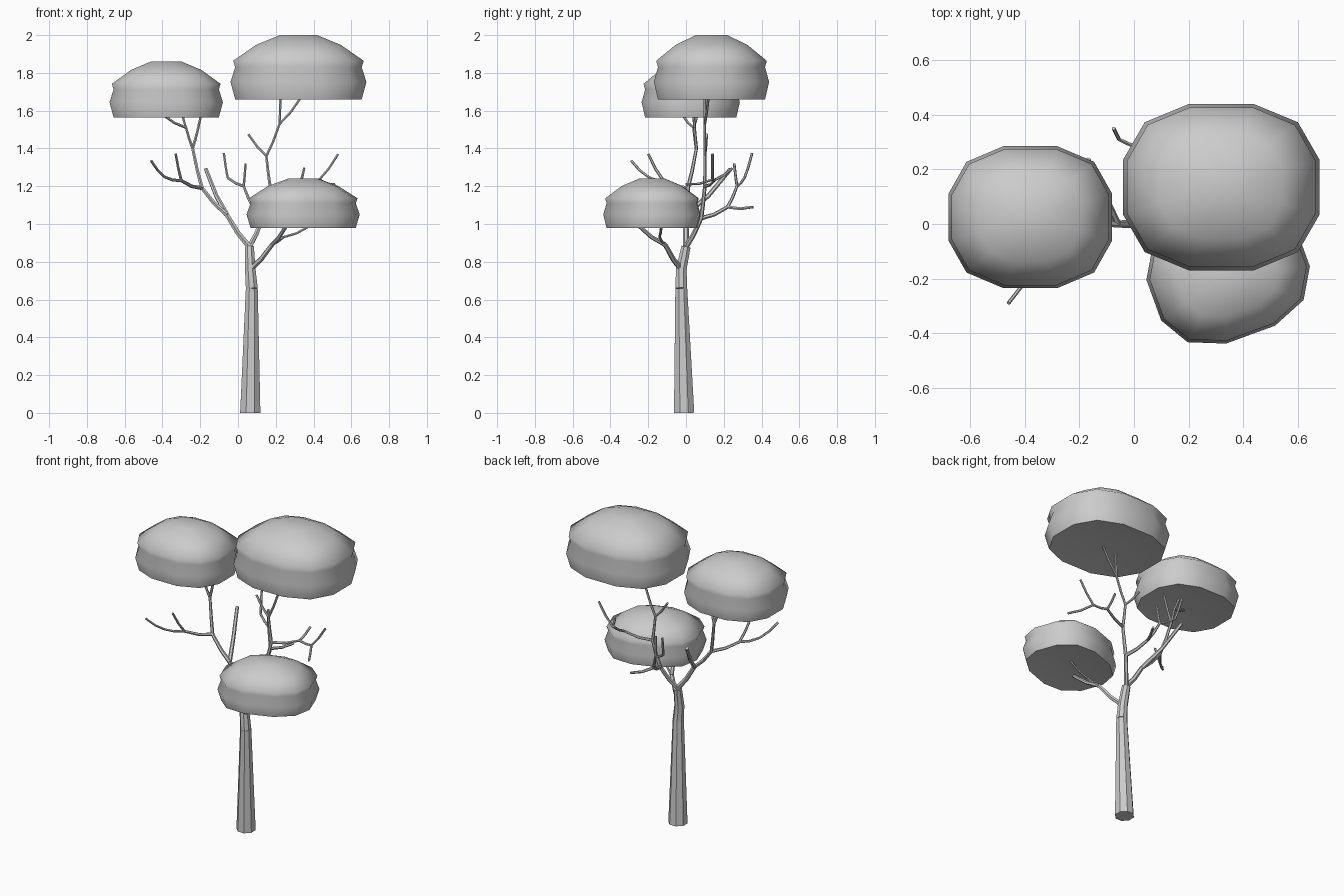
import bpy, bmesh
from math import radians, tau
from mathutils import Vector, Matrix, Quaternion

if "Cube" in bpy.data.objects:
    bpy.data.objects.remove(bpy.data.objects["Cube"], do_unlink=True)

shade = (0.6, 0.6, 0.6, 1)
grey = bpy.data.materials.new("plain grey")
grey.use_nodes = True
grey.diffuse_color = shade
grey.node_tree.nodes["Principled BSDF"].inputs["Base Color"].default_value = shade


def skin(name, rings, angle):
    """Skin a stack of equal closed rings, cap both ends and shade it."""
    bm = bmesh.new()
    loops = [[bm.verts.new(point) for point in ring] for ring in rings]
    count = len(loops[0])
    for low, high in zip(loops, loops[1:]):
        for i in range(count):
            j = (i + 1) % count
            bm.faces.new((low[i], low[j], high[j], high[i]))
    bm.faces.new(reversed(loops[0]))
    bm.faces.new(loops[-1])
    bmesh.ops.recalc_face_normals(bm, faces=bm.faces)
    mesh = bpy.data.meshes.new(name)
    bm.to_mesh(mesh)
    bm.free()
    mesh.materials.append(grey)
    obj = bpy.data.objects.new(name, mesh)
    bpy.context.collection.objects.link(obj)
    bpy.ops.object.select_all(action="DESELECT")
    obj.select_set(True)
    bpy.context.view_layer.objects.active = obj
    bpy.ops.object.shade_smooth_by_angle(angle=radians(angle))


def tube(name, points, start_radius, end_radius, sides):
    """Tapered faceted tube along a path."""
    last = len(points) - 1
    direction, side = Vector((0, 0, 1)), Vector((1, 0, 0))
    rings = []
    for k, point in enumerate(points):
        tangent = (points[min(k + 1, last)] - points[max(k - 1, 0)]).normalized()
        side = direction.rotation_difference(tangent) @ side
        direction = tangent
        radius = start_radius + (end_radius - start_radius) * k / last
        rings.append([point + Quaternion(tangent, tau * (i + 0.5) / sides) @ side * radius
                      for i in range(sides)])
    skin(name, rings, 35)


def grow(name, parent, x, y, z):
    """Grow a limb from its parent's tip: it spreads first, then bends upward.
    Thickness follows the parent and the limb's own length."""
    start, parent_radius = parent
    end = Vector((x, y, z))
    length = (end - start).length
    radius = min(parent_radius, length * 0.08)
    tip_radius = max(radius * 0.8, 0.007)
    middle = (start + end) / 2 - Vector((0, 0, length * 0.06))
    tube(name, [start, middle, end], radius, tip_radius, sides=6)
    return end, tip_radius


def canopy(name, centre, half_x, half_y, height, turn=0):
    """Rounded twelve-sided cushion with a pinched waist."""
    third, corner = 0.33, 0.78
    quarter = [(1, third), (corner, corner), (third, 1)]
    outline = [Matrix.Rotation(tau * q / 4, 2) @ Vector(point)
               for q in range(4) for point in quarter]
    # Scale and relative height, from the underside to the crown
    profile = [(0.6, 0.04), (0.93, 0), (1, 0.27), (0.93, 0.5),
               (0.96, 0.6), (0.62, 0.85), (0.27, 1)]
    place = Matrix.Translation(centre) @ Matrix.Rotation(radians(turn), 4, "Z")
    rings = [[place @ Vector((p.x * half_x * scale, p.y * half_y * scale, height * level))
              for p in outline] for scale, level in profile]
    skin(name, rings, 80)


# Foliage
canopy("top_canopy", (0.32, 0.135, 1.66), 0.36, 0.305, 0.34)
canopy("left_canopy", (-0.38, 0.025, 1.565), 0.3, 0.26, 0.295)
canopy("low_canopy", (0.345, -0.18, 0.98), 0.29, 0.24, 0.26, turn=20)

# Trunk and the neck where the limbs part
foot = Vector((0.065, -0.01, 0))
shoulder = Vector((0.073, -0.025, 0.66))
neck = Vector((0.065, -0.025, 0.76))
crown = Vector((0.06, 0, 0.88))
tube("trunk", [foot, shoulder], 0.058, 0.034, sides=8)
tube("trunk_neck", [shoulder, neck, crown], 0.034, 0.026, sides=8)
fork = (crown, 0.026)

# Tall limb under the top canopy
knee = grow("tall_limb", fork, 0.13, 0.08, 1.03)
elbow = grow("tall_limb_middle", knee, 0.17, 0.1, 1.2)
wrist = grow("tall_limb_upper", elbow, 0.15, 0.1, 1.36)
grow("tall_limb_spur", wrist, 0.055, 0.11, 1.475)
hand = grow("tall_limb_top", wrist, 0.22, 0.1, 1.53)
grow("tall_limb_tip", hand, 0.34, 0.12, 1.68)
grow("tall_limb_twig", hand, 0.225, 0.1, 1.68)

# Right branch of the tall limb
joint = grow("right_branch", elbow, 0.335, 0.155, 1.235)
grow("right_branch_twig", joint, 0.35, 0.245, 1.295)
joint = grow("right_branch_outer", joint, 0.43, 0.14, 1.235)
grow("right_branch_tip", joint, 0.53, 0.14, 1.37)
grow("right_branch_stub", joint, 0.51, 0, 1.21)

# Back branch of the tall limb
joint = grow("back_branch", knee, 0.08, 0.22, 1.09)
grow("back_branch_spur", joint, 0.15, 0.355, 1.09)
joint = grow("back_branch_middle", joint, 0.03, 0.27, 1.2)
grow("back_branch_twig", joint, 0.04, 0.255, 1.32)
joint = grow("back_branch_outer", joint, -0.055, 0.31, 1.245)
grow("back_branch_tip", joint, -0.075, 0.35, 1.375)

# Left limb under the left canopy
joint = grow("left_limb", fork, -0.06, 0, 1.05)
grow("left_back_twig", joint, -0.17, 0.235, 1.29)
elbow = grow("left_limb_middle", joint, -0.19, 0.01, 1.19)
wrist = grow("left_limb_upper", elbow, -0.24, 0.055, 1.4)
grow("left_limb_spur", wrist, -0.195, 0.04, 1.58)
hand = grow("left_limb_top", wrist, -0.275, 0.04, 1.51)
grow("left_limb_tip", hand, -0.4, -0.02, 1.58)
grow("left_limb_twig", hand, -0.295, 0.06, 1.58)

# Front branch of the left limb
joint = grow("left_front_branch", elbow, -0.3, -0.12, 1.23)
grow("left_front_twig", joint, -0.33, -0.2, 1.37)
joint = grow("left_front_outer", joint, -0.39, -0.2, 1.25)
grow("left_front_tip", joint, -0.46, -0.29, 1.335)

# Low branch under the low canopy
joint = grow("low_branch", (neck, 0.026), 0.18, -0.11, 0.89)
grow("low_branch_twig", joint, 0.255, -0.25, 0.99)
joint = grow("low_branch_outer", joint, 0.24, -0.14, 0.93)
grow("low_branch_tip", joint, 0.38, -0.13, 0.99)
